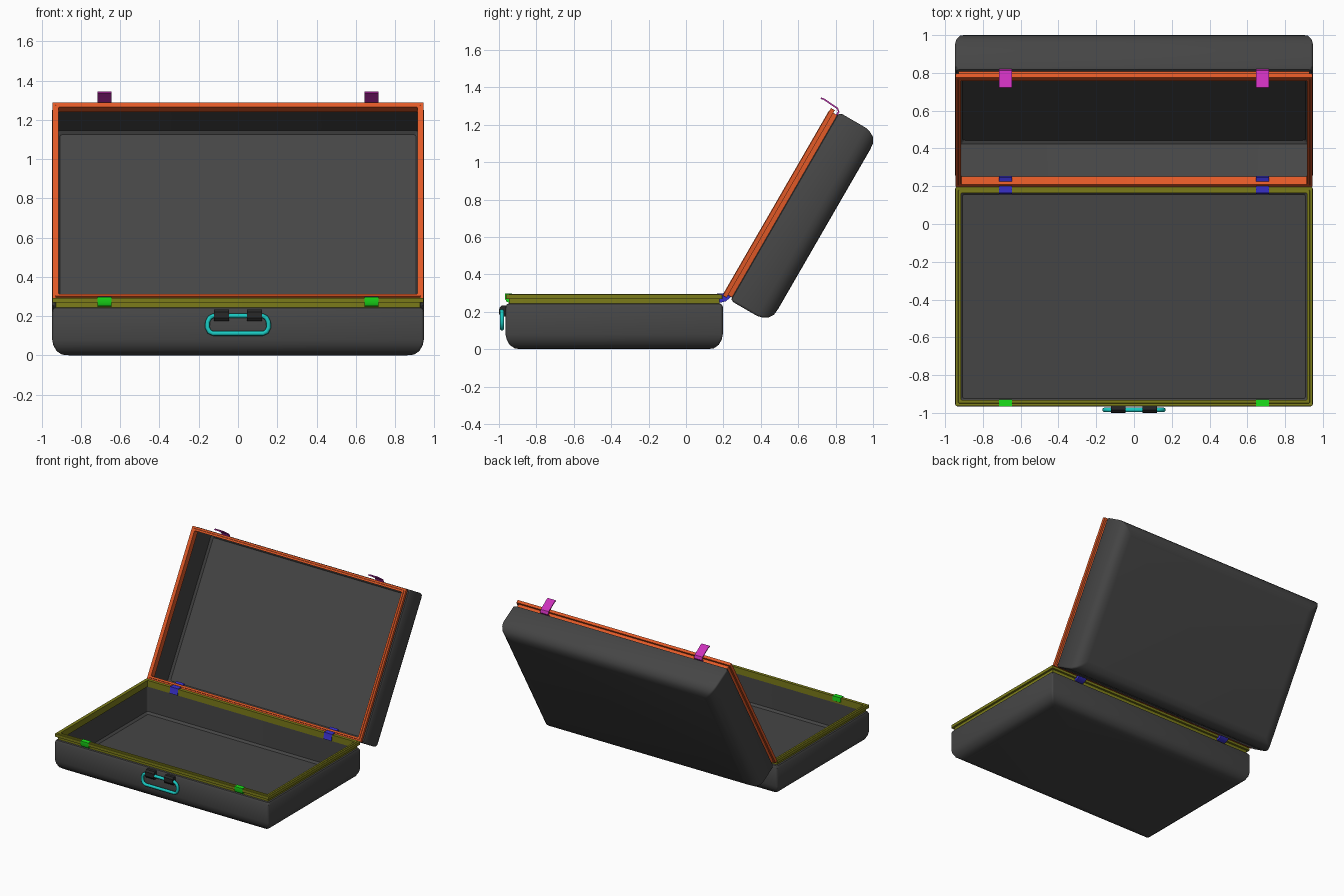
import bpy, bmesh, math
from mathutils import Vector

if "Cube" in bpy.data.objects:
    bpy.data.objects.remove(bpy.data.objects["Cube"])

HALF_W, LEN = 0.947, 1.162
C, S = math.cos(math.radians(60)), math.sin(math.radians(60))


def base_frame(x, v, w):
    """v runs from the hinge to the free edge, w from the opening to the outside."""
    return Vector((x, 0.197 - v, 0.295 - w))


def lid_frame(x, v, w):
    return Vector((x, 0.193 + C * v + S * w, 0.286 + S * v - C * w))


def material(name, rgb):
    m = bpy.data.materials.new(name)
    m.diffuse_color = (*rgb, 1)
    m.use_nodes = True
    m.node_tree.nodes["Principled BSDF"].inputs["Base Color"].default_value = m.diffuse_color
    return m


DARK = material("dark_shell", (0.06, 0.06, 0.06))
BLACK = material("black_mount", (0.02, 0.02, 0.02))
OLIVE = material("olive", (0.2, 0.2, 0.01))
ORANGE = material("orange", (0.75, 0.1, 0.02))
MAGENTA = material("magenta", (0.6, 0.03, 0.5))
BLUE = material("blue", (0.04, 0.03, 0.6))
GREEN = material("green", (0.01, 0.75, 0.01))
TEAL = material("teal", (0.01, 0.6, 0.55))


def finish(bm, name, mat, angle=30):
    bmesh.ops.recalc_face_normals(bm, faces=bm.faces)
    me = bpy.data.meshes.new(name)
    bm.to_mesh(me)
    bm.free()
    me.shade_smooth()
    me.set_sharp_from_angle(angle=math.radians(angle))
    me.materials.append(mat)
    ob = bpy.data.objects.new(name, me)
    bpy.context.collection.objects.link(ob)
    return ob


def loop_points(inset, r, n=4):
    """Rounded rectangle, inset from the case outline."""
    hx, hv = HALF_W - inset, LEN / 2 - inset
    pts = []
    for k, (sx, sv) in enumerate([(1, 1), (-1, 1), (-1, -1), (1, -1)]):
        for i in range(n + 1):
            a = math.pi / 2 * (k + i / n)
            pts.append((sx * (hx - r) + r * math.cos(a),
                        LEN / 2 + sv * (hv - r) + r * math.sin(a)))
    return pts


def loft(name, profile, frame, mat, closed, r):
    """Skin rounded rectangles given as (inset, depth)."""
    bm = bmesh.new()
    rings = [[bm.verts.new(frame(x, v, w)) for x, v in loop_points(i, r)]
             for i, w in profile]
    pairs = list(zip(rings, rings[1:])) + ([(rings[-1], rings[0])] if closed else [])
    for a, b in pairs:
        for i in range(len(a)):
            j = (i + 1) % len(a)
            bm.faces.new((a[i], a[j], b[j], b[i]))
    if not closed:
        bm.faces.new(rings[0])
        bm.faces.new(rings[-1])
    return finish(bm, name, mat)


def extrude_yz(name, pts, x0, x1, mat):
    """Side profile extruded across x."""
    bm = bmesh.new()
    a = [bm.verts.new((x0, y, z)) for y, z in pts]
    b = [bm.verts.new((x1, y, z)) for y, z in pts]
    bm.faces.new(a)
    bm.faces.new(b)
    for i in range(len(a)):
        j = (i + 1) % len(a)
        bm.faces.new((a[i], a[j], b[j], b[i]))
    return finish(bm, name, mat)


def strip(path, t):
    """Thicken an open side path into a closed profile."""
    p = [Vector(q) for q in path]
    off = []
    for i, q in enumerate(p):
        d = (p[min(i + 1, len(p) - 1)] - p[max(i - 1, 0)]).normalized()
        off.append(q + Vector((-d.y, d.x)) * t)
    return [tuple(q) for q in p] + [tuple(q) for q in reversed(off)]


# Shells (inside floor, up the inner wall, over the lip, down the outer wall) and rims
SHELL = [(0.04, 0.266), (0.026, 0.25), (0.024, 0.05), (0.03, 0.046), (0.008, 0.054),
         (0.0, 0.068), (0.0, 0.215), (0.006, 0.243), (0.022, 0.272), (0.05, 0.291),
         (0.09, 0.295)]
RIM = [(0.002, 0.003), (0.002, 0.026), (0.018, 0.026), (0.018, 0.05), (0.032, 0.05),
       (0.032, 0.0), (0.018, 0.0), (0.016, 0.004)]
for part, frame, colour in (("base", base_frame, OLIVE), ("lid", lid_frame, ORANGE)):
    loft(part + "_shell", SHELL, frame, DARK, False, 0.012)
    loft(part + "_rim", RIM, frame, colour, True, 0.005)

# Hinges, latch hooks and catches, left and right
HINGE = [(0.155, 0.25), (0.16, 0.263), (0.165, 0.299), (0.196, 0.299), (0.215, 0.302),
         (0.245, 0.312), (0.253, 0.297), (0.232, 0.272), (0.212, 0.256), (0.185, 0.249)]
LATCH = strip([(0.72, 1.338), (0.735, 1.334), (0.772, 1.308), (0.808, 1.284),
               (0.813, 1.27), (0.795, 1.247)], 0.008)
CATCH = [(-0.967, 0.268), (-0.967, 0.298), (-0.93, 0.298), (-0.93, 0.262), (-0.945, 0.25),
         (-0.958, 0.252)]
for side, cx in (("left", -0.68), ("right", 0.68)):
    for label, prof, mat in (("hinge", HINGE, BLUE), ("latch", LATCH, MAGENTA),
                             ("catch", CATCH, GREEN)):
        extrude_yz(f"{label}_{side}", prof, cx - 0.035, cx + 0.035, mat)

# Handle mounts wrapped around the top bar of the handle
MOUNT = [(-0.955, 0.235), (-0.985, 0.235), (-0.998, 0.222), (-1.0, 0.19), (-0.99, 0.175),
         (-0.955, 0.175)]
for side, s in (("left", -1), ("right", 1)):
    extrude_yz("handle_mount_" + side, MOUNT, s * 0.045, s * 0.122, BLACK)

# Carry handle: closed round loop
half = [(0.125, 0.202), (0.143, 0.193), (0.155, 0.172), (0.156, 0.142), (0.146, 0.121),
        (0.128, 0.112)]
path = half + [(-x, z) for x, z in reversed(half)]
bm = bmesh.new()
rings = []
for i, (x, z) in enumerate(path):
    p0, p1 = Vector(path[i - 1]), Vector(path[(i + 1) % len(path)])
    d = (p1 - p0).normalized()
    nrm = Vector((-d.y, d.x))
    rings.append([bm.verts.new((x + nrm.x * 0.012 * math.cos(a),
                                -0.984 + 0.012 * math.sin(a),
                                z + nrm.y * 0.012 * math.cos(a)))
                  for a in (k * math.tau / 10 for k in range(10))])
for i in range(len(rings)):
    a, b = rings[i - 1], rings[i]
    for k in range(10):
        m = (k + 1) % 10
        bm.faces.new((a[k], a[m], b[m], b[k]))
finish(bm, "handle", TEAL, 50)
